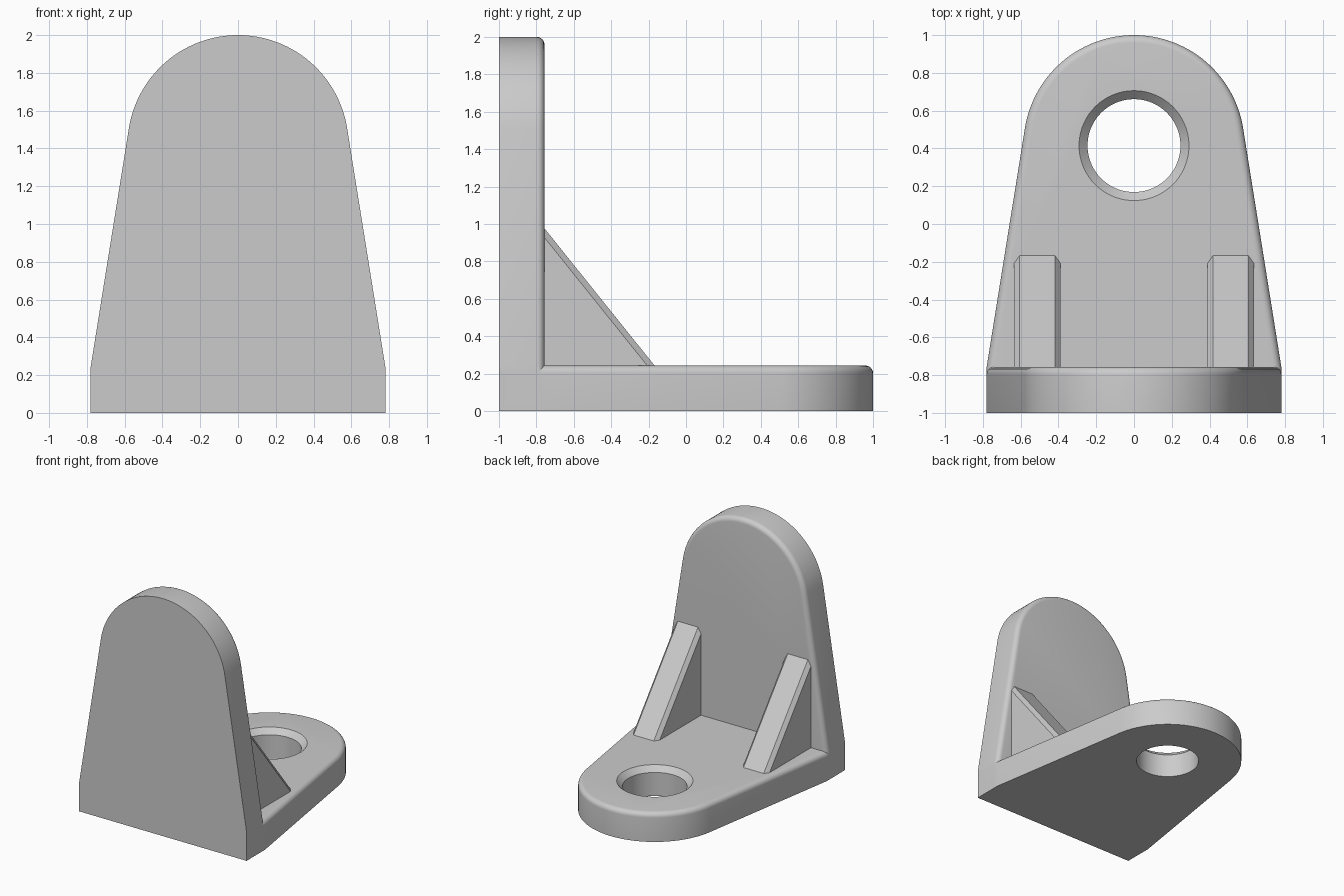
import bpy, bmesh, math

if "Cube" in bpy.data.objects:
    bpy.data.objects.remove(bpy.data.objects["Cube"])

# Main dimensions
HALF, THICK, ROUND = 0.78, 0.243, 0.04
RADIUS, CENTRE = 0.585, 1.415
HOLE, CHAMFER = 0.246, 0.045

grey = bpy.data.materials.new("plain grey")
grey.use_nodes = True
grey.diffuse_color = (0.6, 0.6, 0.6, 1)
grey.node_tree.nodes["Principled BSDF"].inputs["Base Color"].default_value = (0.6, 0.6, 0.6, 1)

# Angle at which the tapered sides meet the round end
drop = CENTRE - THICK
TANGENT = math.acos(RADIUS / math.hypot(HALF, drop)) - math.atan2(drop, HALF)


def finish(name, bm):
    bmesh.ops.recalc_face_normals(bm, faces=bm.faces)
    mesh = bpy.data.meshes.new(name)
    bm.to_mesh(mesh)
    bm.free()
    mesh.materials.append(grey)
    obj = bpy.data.objects.new(name, mesh)
    bpy.context.collection.objects.link(obj)
    return obj


def loft(name, rings):
    """Skin a stack of matching closed rings and cap both ends."""
    bm = bmesh.new()
    loops = [[bm.verts.new(p) for p in ring] for ring in rings]
    for low, high in zip(loops, loops[1:]):
        for i in range(len(low)):
            j = (i + 1) % len(low)
            bm.faces.new((low[i], low[j], high[j], high[i]))
    bm.faces.new(loops[0])
    bm.faces.new(loops[-1])
    return finish(name, bm)


def outline(inset, steps=56):
    """Tapered plate with a round end, as (across, along) points."""
    side = HALF - inset / math.cos(TANGENT)
    pts = [(-side, THICK), (-side, 0), (side, 0), (side, THICK)]
    for i in range(steps + 1):
        a = TANGENT + (math.pi - 2 * TANGENT) * i / steps
        r = RADIUS - inset
        pts.append((r * math.cos(a), CENTRE + r * math.sin(a)))
    return pts


def plate(name, place):
    """Plate with one rounded rim; place maps (across, along, depth) to xyz."""
    levels = [(0, 0)]
    for i in range(7):
        a = math.pi / 2 * i / 6
        levels.append((ROUND * (1 - math.cos(a)), THICK - ROUND * (1 - math.sin(a))))
    return loft(name, [[place(u, v, w) for u, v in outline(d)] for d, w in levels])


def rib(name, x):
    """Triangular gusset with chamfered sloping edges, sunk into both plates."""
    half, c = 0.122, 0.028
    slope = 0.735 / 0.59
    rings = []
    for dx, cut in ((-half, c), (-half + c, 0), (half - c, 0), (half, c)):
        foot = -0.168 - cut * 1.4
        top, low = -0.86, 0.12
        toe = foot + (THICK - low) / slope
        peak = THICK + (foot - top) * slope
        rings.append([(x + dx, top, low), (x + dx, toe, low), (x + dx, top, peak)])
    return loft(name, rings)


def combine(target, tool, operation):
    mod = target.modifiers.new(operation.lower(), 'BOOLEAN')
    mod.operation, mod.solver, mod.object = operation, 'EXACT', tool
    bpy.context.view_layer.objects.active = target
    bpy.ops.object.modifier_apply(modifier=mod.name)
    bpy.data.objects.remove(tool)


# Base and upright share one profile
bracket = plate("bracket", lambda u, v, w: (u, v - 1, w))
combine(bracket, plate("upright", lambda u, v, w: (u, w - 1, v)), 'UNION')

# Pair of gussets
for side, name in ((-1, "right_rib"), (1, "left_rib")):
    combine(bracket, rib(name, side * 0.512), 'UNION')

# Countersunk hole through the base
circle = [math.tau * i / 72 for i in range(72)]
levels = [(HOLE, -0.1), (HOLE, THICK - CHAMFER),
          (HOLE + 2 * CHAMFER, THICK + CHAMFER)]
cutter = loft("hole_cutter", [[(r * math.cos(a), CENTRE - 1 + r * math.sin(a), z)
                               for a in circle] for r, z in levels])
combine(bracket, cutter, 'DIFFERENCE')

# Smooth the rounded rims, keep the corners crisp
bpy.ops.object.select_all(action='DESELECT')
bracket.select_set(True)
bpy.context.view_layer.objects.active = bracket
bpy.ops.object.shade_smooth_by_angle(angle=math.radians(25))
